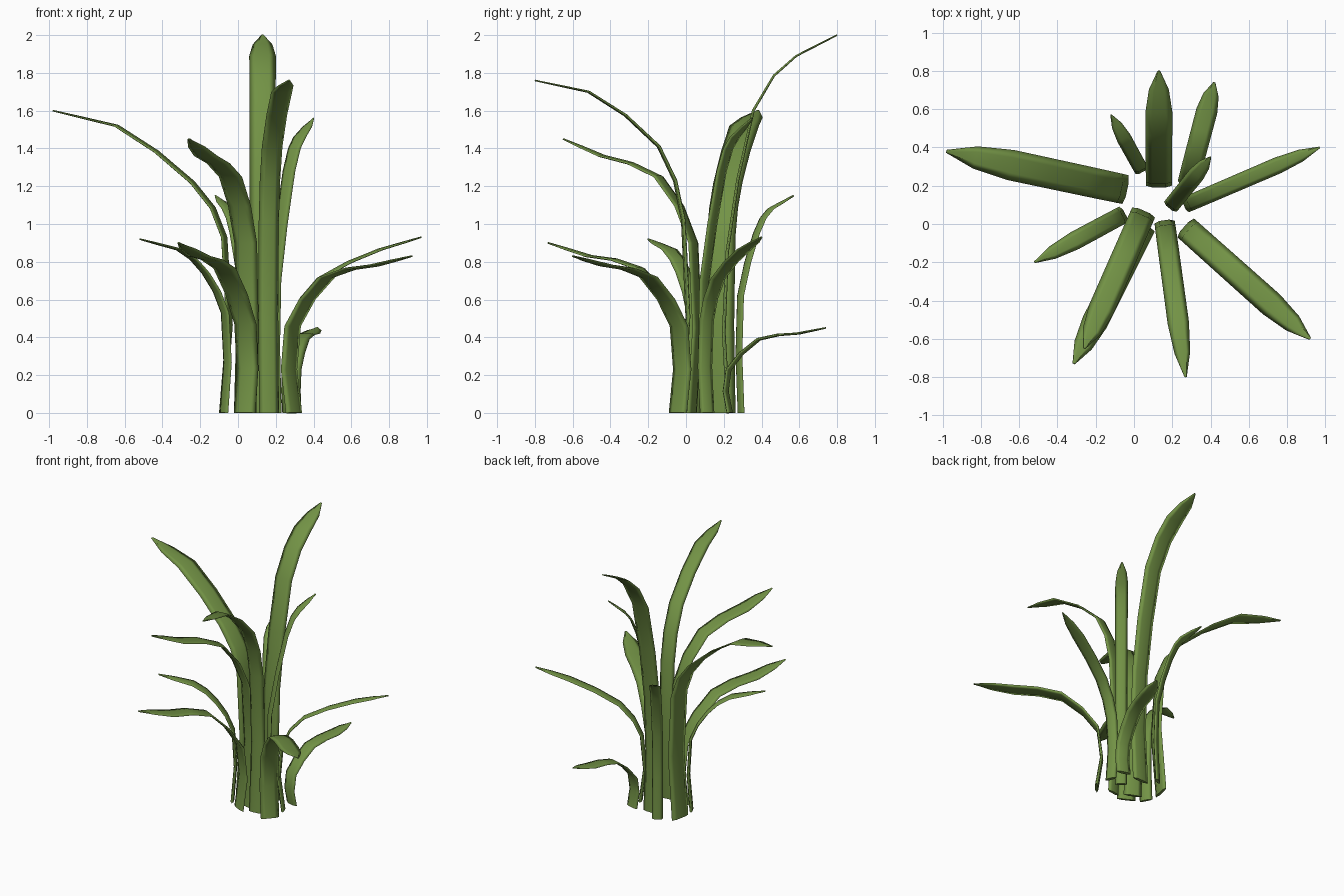
import bpy, bmesh
from math import cos, sin, pi
from mathutils import Vector

if "Cube" in bpy.data.objects:
    bpy.data.objects.remove(bpy.data.objects["Cube"])

green = bpy.data.materials.new("leaf green")
green.diffuse_color = (0.17, 0.29, 0.06, 1)
green.use_nodes = True
green.node_tree.nodes["Principled BSDF"].inputs["Base Color"].default_value = green.diffuse_color


def make_leaf(name, base, tip, width, knee, bend, outer):
    """knee: height where the upright part ends; bend, outer: (share of reach, height)"""
    foot, end = Vector((*base, 0)), Vector((*tip[:2], 0))
    out = (end - foot).normalized()
    side = Vector((-out.y, out.x, 0))
    path = [(0.04, 0), (0, knee / 2), (0.03, knee), bend, outer, (1, tip[2])]
    key = [foot.lerp(end, t) + Vector((0, 0, z)) for t, z in path]
    # Extra rounded points between knee, bend and outer, and one before the tip
    mid = [(9 * (key[i] + key[i + 1]) - key[i - 1] - key[i + 2]) / 16 for i in (2, 3)]
    pts = key[:3] + [mid[0], key[3], mid[1], key[4], key[4].lerp(key[5], 0.55), key[5]]
    n = len(pts)
    bm = bmesh.new()
    rings = []
    for i, p in enumerate(pts):
        tangent = (pts[min(i + 1, n - 1)] - pts[max(i - 1, 0)]).normalized()
        normal = side.cross(tangent)
        # Slight swell along the blade, then a rounded point
        taper = {n - 1: 0.1, n - 2: 0.72}.get(i, 0.92 + 0.08 * i / n)
        half, thick = width / 2 * taper, 0.012 * (1 - 0.7 * i / n)
        rings.append([bm.verts.new(p + side * half * cos(k * pi / 3)
                                   + normal * thick * sin(k * pi / 3)) for k in range(6)])
    for r, s in zip(rings, rings[1:]):
        for k in range(6):
            j = (k + 1) % 6
            bm.faces.new((r[k], r[j], s[j], s[k]))
    bm.faces.new(rings[0][::-1])
    bm.faces.new(rings[-1])
    bmesh.ops.recalc_face_normals(bm, faces=bm.faces)
    for f in bm.faces:
        f.smooth = len(f.verts) == 4
    mesh = bpy.data.meshes.new(name)
    bm.to_mesh(mesh)
    bm.free()
    mesh.materials.append(green)
    bpy.context.collection.objects.link(bpy.data.objects.new(name, mesh))


# Leaves at the back
make_leaf("back_tall_leaf", (0.13, 0.2), (0.13, 0.8, 2), 0.145, 0.85, (0.26, 1.6), (0.64, 1.89))
make_leaf("back_left_leaf", (0.04, 0.28), (-0.12, 0.57, 1.15), 0.08, 0.62, (0.32, 0.95), (0.58, 1.08))
make_leaf("back_right_low_leaf", (0.28, 0.21), (0.42, 0.74, 0.45), 0.115, 0.23, (0.33, 0.39), (0.72, 0.42))
make_leaf("back_right_small_leaf", (0.19, 0.09), (0.4, 0.35, 1.56), 0.09, 0.7, (0.38, 1.28), (0.65, 1.46))
# Leaves at the sides
make_leaf("left_high_leaf", (-0.045, 0.18), (-0.98, 0.38, 1.6), 0.165, 0.93, (0.21, 1.22), (0.64, 1.52))
make_leaf("left_low_leaf", (-0.055, 0.05), (-0.52, -0.2, 0.92), 0.1, 0.53, (0.25, 0.74), (0.55, 0.865))
make_leaf("right_leaf", (0.27, 0.1), (0.97, 0.4, 0.93), 0.09, 0.49, (0.23, 0.71), (0.69, 0.865))
# Leaves at the front
make_leaf("front_tall_leaf", (0.16, 0.01), (0.27, -0.8, 1.76), 0.115, 1.02, (0.19, 1.41), (0.65, 1.7))
make_leaf("front_left_high_leaf", (0.05, 0.06), (-0.26, -0.65, 1.45), 0.14, 0.9, (0.29, 1.25), (0.71, 1.36))
make_leaf("front_left_low_leaf", (0.05, -0.01), (-0.315, -0.73, 0.9), 0.14, 0.47, (0.33, 0.765), (0.7, 0.83))
make_leaf("front_right_leaf", (0.27, -0.02), (0.92, -0.6, 0.83), 0.14, 0.46, (0.31, 0.72), (0.69, 0.78))
